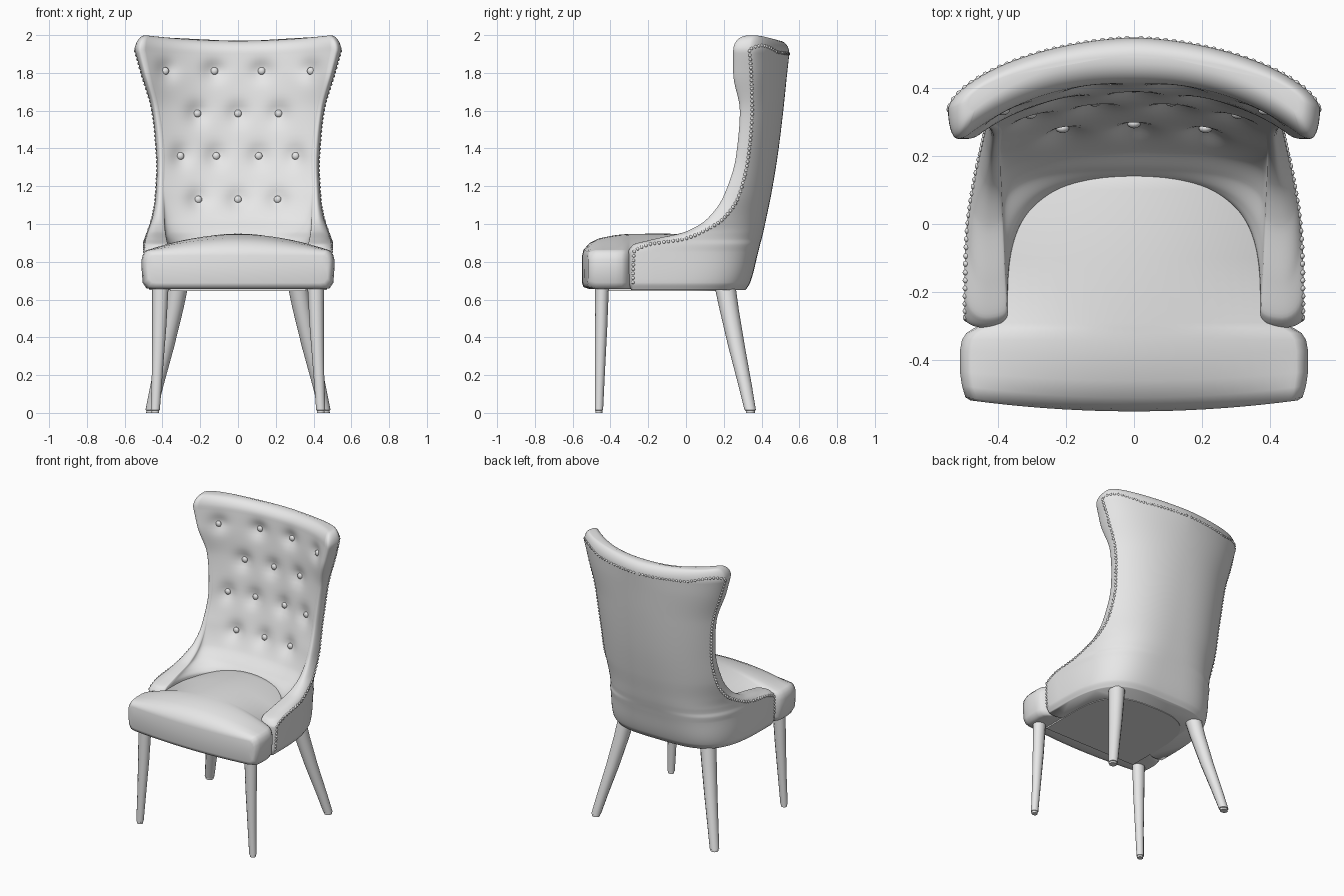
import bpy, bmesh, math
from mathutils import Vector

if "Cube" in bpy.data.objects:
    bpy.data.objects.remove(bpy.data.objects["Cube"])

grey = bpy.data.materials.new("grey")
grey.diffuse_color = (0.8, 0.8, 0.8, 1)
grey.use_nodes = True
grey.node_tree.nodes["Principled BSDF"].inputs["Base Color"].default_value = grey.diffuse_color


def finish(name, bm, sharp=40):
    bmesh.ops.remove_doubles(bm, verts=bm.verts[:], dist=0.0005)
    bmesh.ops.recalc_face_normals(bm, faces=bm.faces[:])
    me = bpy.data.meshes.new(name)
    bm.to_mesh(me)
    bm.free()
    me.materials.append(grey)
    me.shade_smooth()
    me.set_sharp_from_angle(angle=math.radians(sharp))
    ob = bpy.data.objects.new(name, me)
    bpy.context.collection.objects.link(ob)
    return ob


def loft(name, rings, cap_start=True, cap_end=True, sharp=40):
    bm = bmesh.new()
    rows = [[bm.verts.new(p) for p in r] for r in rings]
    n = len(rows[0])
    for a, b in zip(rows, rows[1:]):
        for i in range(n):
            j = (i + 1) % n
            bm.faces.new((a[i], a[j], b[j], b[i]))
    if cap_start:
        bm.faces.new(rows[0])
    if cap_end:
        bm.faces.new(rows[-1])
    return finish(name, bm, sharp)


# Shell levels: z, body half width, squareness, body start y, outer edge y,
# rim tip y, outer back y, inner half width, inner back y
LEVELS = [
    (.65, .468, 3.6, -.285, -.28, -.29, .315, .36, .12),
    (.69, .487, 3.6, -.285, -.28, -.302, .34, .36, .12),
    (.85, .497, 3.3, -.28, -.275, -.305, .382, .37, .12),
    (.89, .498, 3.2, -.25, -.20, -.28, .392, .372, .12),
    (.92, .498, 3.0, -.23, -.01, -.17, .40, .378, .13),
    (.96, .498, 2.9, -.20, .09, 0, .41, .385, .16),
    (1.03, .509, 2.7, -.15, .20, .115, .425, .39, .22),
    (1.15, .520, 2.5, -.05, .28, .20, .45, .392, .275),
    (1.36, .505, 2.3, .10, .33, .265, .485, .388, .335),
    (1.60, .500, 2.1, .22, .35, .285, .515, .415, .375),
    (1.80, .525, 1.9, .30, .345, .25, .535, .465, .40),
    (1.92, .546, 1.7, .335, .336, .25, .547, .49, .412),
]
TUFTS = [(x, z) for z, xs in ((1.82, (-.385, -.125, .125, .385)), (1.585, (-.215, 0, .215)),
                              (1.36, (-.305, -.115, .11, .305)), (1.13, (-.21, 0, .21))) for x in xs]


def level(z):
    """Smoothly interpolated shell level at height z."""
    i = max(k for k in range(len(LEVELS) - 1) if k == 0 or LEVELS[k][0] <= z)
    a, b = LEVELS[i], LEVELS[i + 1]
    h = b[0] - a[0]
    t = (z - a[0]) / h

    def slope(k, c):
        p, q, r = LEVELS[max(k - 1, 0)], LEVELS[k], LEVELS[min(k + 1, len(LEVELS) - 1)]
        if p is q or q is r:
            return (r[c] - p[c]) / (r[0] - p[0])
        s1, s2 = (q[c] - p[c]) / (q[0] - p[0]), (r[c] - q[c]) / (r[0] - q[0])
        return 0 if s1 * s2 <= 0 else 2 * s1 * s2 / (s1 + s2)

    out = [z]
    for c in range(1, len(a)):
        out.append(a[c] * (2*t**3 - 3*t*t + 1) + b[c] * (3*t*t - 2*t**3)
                   + h * (slope(i, c) * (t**3 - 2*t*t + t) + slope(i + 1, c) * (t**3 - t*t)))
    return out


def outer(lv, f):
    """Point on the outer body, f = 0..1 from one edge round to the other."""
    _, X, n, y0, yo, _, yc = lv[:7]
    th0 = math.asin(max(0, (yo - y0) / (yc - y0)) ** (n / 2))
    th = th0 + (math.pi - 2 * th0) * f
    c, s = math.cos(th), max(math.sin(th), 0)
    return math.copysign(abs(c) ** (2 / n), c) * X, y0 + (yc - y0) * s ** (2 / n)


def softness(z):
    """0 for the steep tub around the seat, 1 for the soft hollow of the back."""
    m = min(1, max(0, (z - .94) / .25))
    return m * m * (3 - 2 * m)


def lip(z):
    return .025 - .017 * softness(z)


def inner_y(lv, x):
    """Padded and tufted inner face."""
    z, n, yt, xi, yi = lv[0], lv[2], lv[5], lv[7], lv[8]
    u, m, e = min(1, abs(x / xi)), softness(z), yt + lip(z)
    shape = (1 - u ** n) ** (1 / n) * (1 - m) + (1 - u ** 2.4) * m
    dent = sum(.03 * math.exp(-((x - a)**2 + (z - b)**2) / (2 * .04**2)) for a, b in TUFTS)
    return e + (yi - e) * shape + dent * (1 - u ** 8)


def place(x, y, z):
    """Dips the top edge towards the middle."""
    dip = .03 * max(0, (z - 1.6) / .4) ** 2 * max(0, 1 - (x / .5) ** 2)
    return Vector((x, y, z - dip))


def ring(lv):
    z, yo, yt, xi = lv[0], lv[4], lv[5], lv[7]
    N, R = 64, 7
    pts = [outer(lv, i / N) for i in range(N + 1)]
    xo = pts[0][0]
    xm = .5 * xo + .5 * xi
    B = math.radians(90 - 45 * softness(z))
    rim = []
    for i in range(1, R + 1):
        a = math.pi / 2 * i / R
        rim.append((xm + (xo - xm) * math.cos(a), yo - (yo - yt) * math.sin(a)))
    for i in range(1, R):
        b = B * i / R
        rim.append((xm - (xm - xi) * math.sin(b) / math.sin(B),
                    yt + lip(z) * (1 - math.cos(b)) / (1 - math.cos(B))))
    pts += [(-x, y) for x, y in rim]
    for i in range(N + 1):
        x = -xi * math.cos(math.pi * i / N)
        pts.append((x, inner_y(lv, x)))
    pts += rim[::-1]
    return [place(x, y, z) for x, y in pts]


# Wrap-around back and arms, closed by a rounded top edge
rings = []
for a, b in zip(LEVELS, LEVELS[1:]):
    rings += [ring(level(a[0] + (b[0] - a[0]) * k / 8)) for k in range(8)]
for k in range(9):
    s, c = math.sin(math.pi / 16 * k), 1 - math.cos(math.pi / 16 * k)
    rings.append(ring((1.92 + .08 * s, .546 - .06 * c, 1.7, .335 + .025 * c, .336 + .025 * c,
                       .25 + .08 * c, .547 - .052 * c, .49 - .025 * c, .412 + .072 * c)))
loft("back_and_arms", rings, sharp=75)


def blobs(name, items, segs, rings_):
    """Joined flattened spheres from (position, radius, y scale)."""
    bm = bmesh.new()
    for p, r, sy in items:
        made = bmesh.ops.create_uvsphere(bm, u_segments=segs, v_segments=rings_, radius=r)["verts"]
        for v in made:
            v.co = Vector((v.co.x, v.co.y * sy, v.co.z)) + p
    finish(name, bm, 80)


# Tufting buttons
buttons = []
for x, z in TUFTS:
    buttons.append((Vector((x, inner_y(level(z), x) - .003, z - .01 * (z > 1.7))), .02, .7))
blobs("tuft_buttons", buttons, 14, 8)

# Nail trim: up the arm edges and across the back
path = []
for i in range(3000):
    lv = level(.67 + 1.25 * i / 2999)
    x, y = outer(lv, 0)
    path.append(place(x - .004, y, lv[0]))
top = level(1.92)
for i in range(1, 301):
    f = .5 * i / 300
    x, y = outer(top, f)
    path.append(place(x - .004 * (1 - 2 * f), y - .004, 1.92 + .025 * math.sin(min(f * 12, math.pi))))
nails, run = [], 0
for a, b in zip(path, path[1:]):
    run += (b - a).length
    if run >= .023:
        run = 0
        for s in (1, -1):
            nails.append((Vector((s * b.x, b.y, b.z)), .0095, 1))
blobs("nail_trim", nails, 8, 6)

# Seat cushion rows: y, front closing factor, half width, crown height
ROWS = [(-.55, 0, .47, 0), (-.55, .7, .48, 0), (-.543, .9, .495, .012), (-.51, 1, .505, .038),
        (-.46, 1, .511, .062), (-.38, 1, .511, .078), (-.34, 1, .505, .083), (-.32, 1, .492, .084),
        (-.305, 1, .468, .085), (-.29, 1, .44, .086), (-.1, 1, .43, .087), (.1, 1, .38, .08),
        (.25, 1, .3, .06)]
rings = []
for y, k, w, crown in ROWS:
    sec = [(w, .77), (w, .81), (w - .008, .84), (w - .025, .86)]
    for i in range(1, 24):
        u = math.cos(math.pi * i / 24)
        sec.append((u * (w - .03), .862 + crown * (1 - u * u)))
    sec += [(-x, z) for x, z in sec[3::-1]]
    sec += [(-w + .006, .69), (-w + .025, .66)]
    sec += [((w - .05) * u / 6, .655) for u in range(-6, 7)]
    sec += [(w - .025, .66), (w - .006, .69)]
    bow = .035 * min(1, max(0, (-.35 - y) / .15))
    rings.append([(x, y + bow * (x / .5) ** 2, .765 + (z - .765) * k) for x, z in sec])
loft("seat_cushion", rings, cap_start=False, sharp=85)

# Thin panel beneath the seat
outline = [(-.36, -.44), (.36, -.44)]
outline += [(.36 * math.copysign(abs(math.cos(a)) ** .67, math.cos(a)), -.2 + .4 * abs(math.sin(a)) ** .67)
            for a in (math.pi * i / 24 for i in range(25))]
loft("under_panel", [[(x, y, z) for x, y in outline] for z in (.646, .66)])


# Tapering legs: z, centre x, centre y, x radius, y radius
def leg(name, stations, side):
    rings = []
    for z, cx, cy, rx, ry in stations:
        rings.append([(side * (cx + rx * math.cos(math.tau * i / 12)),
                       cy + ry * math.sin(math.tau * i / 12), z) for i in range(12)])
    loft(name, rings)


FRONT = [(.70, .410, -.444, .044, .037), (.45, .417, -.45, .037, .033), (.22, .427, -.456, .029, .027),
         (.015, .438, -.461, .024, .022), (.013, .438, -.461, .02, .018), (0, .438, -.461, .02, .018)]
BACK = [(.72, .308, .198, .055, .058), (.55, .338, .228, .049, .051), (.35, .380, .268, .042, .044),
        (.15, .428, .312, .035, .036), (.015, .459, .34, .031, .03), (.013, .459, .34, .026, .024),
        (0, .46, .341, .026, .024)]
for side, label in ((1, "right"), (-1, "left")):
    leg("front_leg_" + label, FRONT, side)
    leg("back_leg_" + label, BACK, side)
